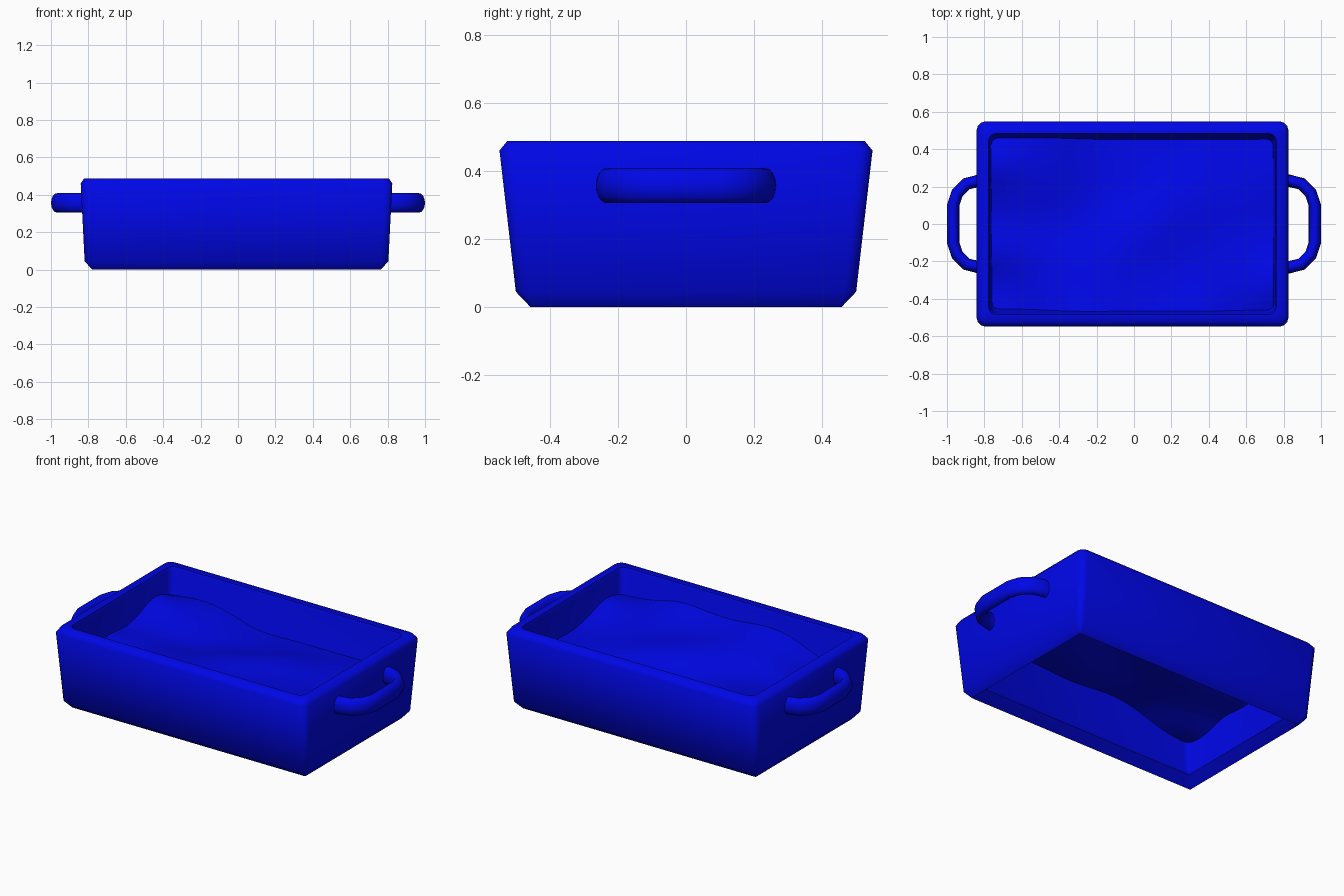
import bpy, bmesh, math
from mathutils import Vector

if "Cube" in bpy.data.objects:
    bpy.data.objects.remove(bpy.data.objects["Cube"])

blue = bpy.data.materials.new("blue_glaze")
blue.diffuse_color = (0.0, 0.002, 0.8, 1)
blue.use_nodes = True
blue.node_tree.nodes["Principled BSDF"].inputs["Base Color"].default_value = blue.diffuse_color


def make(name, bm, angle):
    bmesh.ops.recalc_face_normals(bm, faces=bm.faces)
    mesh = bpy.data.meshes.new(name)
    bm.to_mesh(mesh)
    bm.free()
    mesh.materials.append(blue)
    ob = bpy.data.objects.new(name, mesh)
    bpy.context.collection.objects.link(ob)
    bpy.ops.object.select_all(action='DESELECT')
    ob.select_set(True)
    bpy.context.view_layer.objects.active = ob
    bpy.ops.object.shade_smooth_by_angle(angle=math.radians(angle))
    return ob


def bridge(bm, a, b):
    n = len(a)
    for i in range(n):
        bm.faces.new((a[i], a[(i + 1) % n], b[(i + 1) % n], b[i]))


def rounded_ring(bm, hx, hy, r, z, steps=3):
    ring = []
    for k, (sx, sy) in enumerate([(1, 1), (-1, 1), (-1, -1), (1, -1)]):
        for i in range(steps + 1):
            a = math.pi / 2 * (k + i / steps)
            ring.append(bm.verts.new((sx * (hx - r) + r * math.cos(a) - 0.008,
                                      sy * (hy - r) + r * math.sin(a), z)))
    return ring


# Dish: tapered wall, open underneath, with bevelled rim and foot
profile = [(0.772, 0.457, 0.008, 0.0), (0.812, 0.50, 0.035, 0.045),
           (0.833, 0.548, 0.045, 0.46), (0.815, 0.525, 0.04, 0.488),
           (0.77, 0.484, 0.04, 0.488), (0.763, 0.476, 0.04, 0.465),
           (0.74, 0.43, 0.03, 0.09), (0.72, 0.405, 0.01, 0.05)]
bm = bmesh.new()
rings = [rounded_ring(bm, *p) for p in profile]
for i, ring in enumerate(rings):
    bridge(bm, ring, rings[(i + 1) % len(rings)])
make("dish_wall", bm, 60)

# Filling: thin lumpy sheet inside the dish
heights = [(.28, .29, .38, .40, .37, .375, .40, .34, .33),
           (.25, .30, .36, .37, .35, .345, .36, .34, .385),
           (.33, .33, .34, .35, .36, .34, .33, .33, .32),
           (.29, .31, .30, .30, .36, .36, .33, .31, .29),
           (.32, .34, .32, .28, .29, .35, .33, .31, .30),
           (.395, .36, .33, .28, .28, .29, .30, .29, .30),
           (.32, .35, .33, .26, .27, .27, .27, .27, .28)]
bm = bmesh.new()
grid = [[bm.verts.new((-0.765 + 0.755 * i / 4, -0.47 + 0.94 * j / 6, h))
         for i, h in enumerate(row)] for j, row in enumerate(heights)]
for r0, r1 in zip(grid, grid[1:]):
    for i in range(len(r0) - 1):
        bm.faces.new((r0[i], r0[i + 1], r1[i + 1], r1[i]))
filling = make("filling", bm, 180)
sub = filling.modifiers.new("smooth", 'SUBSURF')
sub.levels = sub.render_levels = 2
sub.boundary_smooth = 'PRESERVE_CORNERS'

# Handles: oval tube swept along a bent path on each end
half = [(0.79, 0.232), (0.83, 0.231), (0.895, 0.215), (0.945, 0.165), (0.967, 0.10)]
path = [Vector(p) for p in half + [(x, -y) for x, y in reversed(half)]]
for name, side in (("right_handle", 1), ("left_handle", -1)):
    bm = bmesh.new()
    rings = []
    for i, p in enumerate(path):
        t = (path[min(i + 1, len(path) - 1)] - path[max(i - 1, 0)]).normalized()
        ring = []
        for k in range(16):
            a = 2 * math.pi * k / 16
            q = p + Vector((-t.y, t.x)) * 0.033 * math.cos(a)
            ring.append(bm.verts.new((side * q.x, q.y, 0.357 + 0.052 * math.sin(a))))
        rings.append(ring)
    for a, b in zip(rings, rings[1:]):
        bridge(bm, a, b)
    bm.faces.new(rings[0])
    bm.faces.new(rings[-1])
    make(name, bm, 60)
